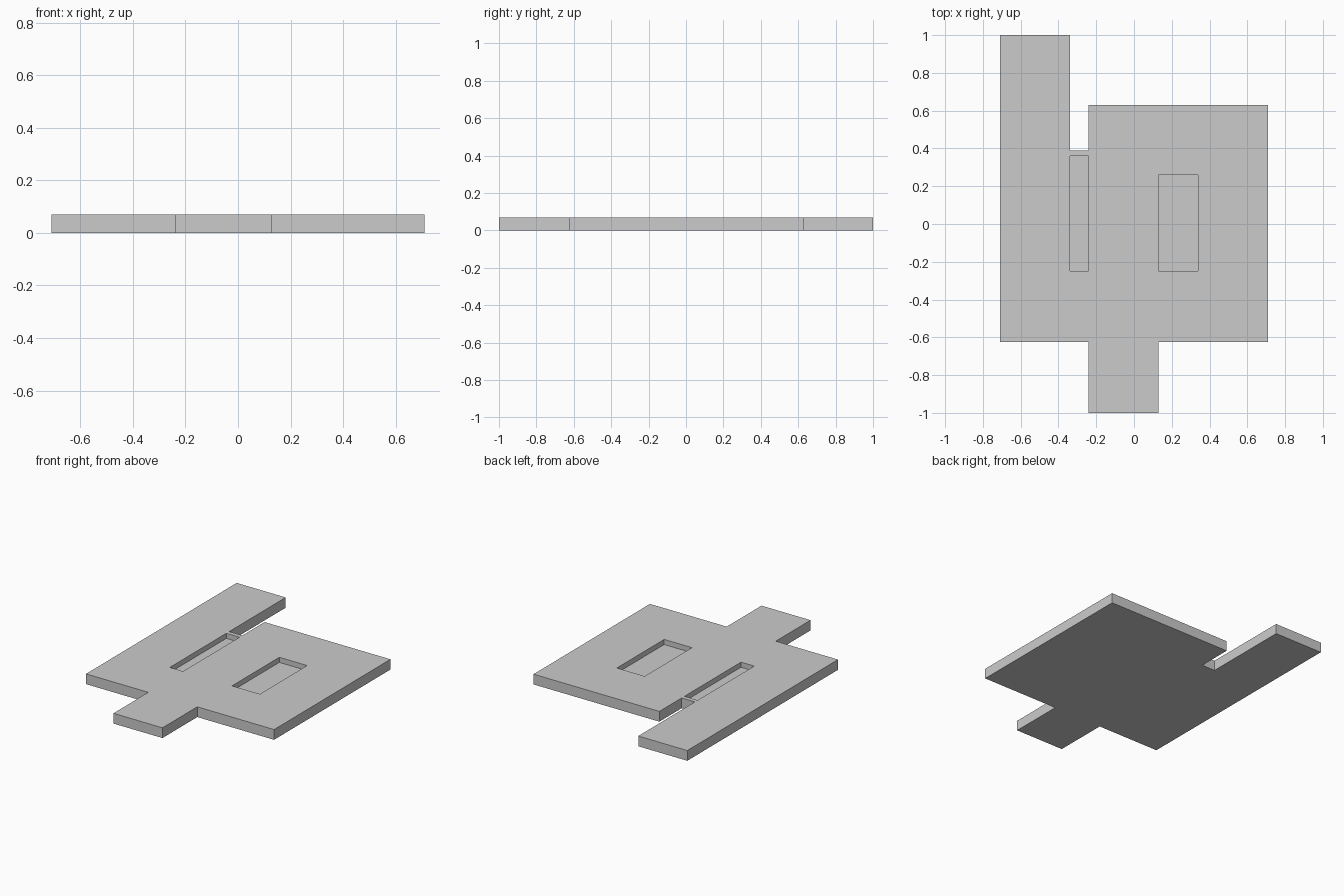
import bpy, bmesh

if "Cube" in bpy.data.objects:
    bpy.data.objects.remove(bpy.data.objects["Cube"])

THICK = 0.07
FLOOR = 0.035


def prism(name, outline, z0, z1):
    """Extrude a flat outline between two heights."""
    bm = bmesh.new()
    face = bm.faces.new([bm.verts.new((x, y, z0)) for x, y in outline])
    ext = bmesh.ops.extrude_face_region(bm, geom=[face])
    top = [v for v in ext["geom"] if isinstance(v, bmesh.types.BMVert)]
    bmesh.ops.translate(bm, verts=top, vec=(0, 0, z1 - z0))
    bmesh.ops.recalc_face_normals(bm, faces=bm.faces)
    mesh = bpy.data.meshes.new(name)
    bm.to_mesh(mesh)
    bm.free()
    obj = bpy.data.objects.new(name, mesh)
    bpy.context.collection.objects.link(obj)
    return obj


# Plate with a front tab, a tall rear arm and a notch beside it
plate = prism("plate", [
    (-0.71, -0.625), (-0.24, -0.625), (-0.24, -1.0), (0.13, -1.0),
    (0.13, -0.625), (0.71, -0.625), (0.71, 0.63), (-0.24, 0.63),
    (-0.24, 0.39), (-0.34, 0.39), (-0.34, 1.0), (-0.71, 1.0)], 0, THICK)

# Two shallow rectangular pockets: narrow slot and wide recess
pockets = {"slot_cutter": (-0.34, -0.24, -0.25, 0.36),
           "recess_cutter": (0.13, 0.34, -0.25, 0.26)}
for name, (x0, x1, y0, y1) in pockets.items():
    cutter = prism(name, [(x0, y0), (x1, y0), (x1, y1), (x0, y1)], FLOOR, THICK + 0.1)
    cutter.hide_render = True
    mod = plate.modifiers.new(name, "BOOLEAN")
    mod.operation = "DIFFERENCE"
    mod.solver = "EXACT"
    mod.object = cutter
    bpy.context.view_layer.objects.active = plate
    bpy.ops.object.modifier_apply(modifier=mod.name)
    bpy.data.objects.remove(cutter)
